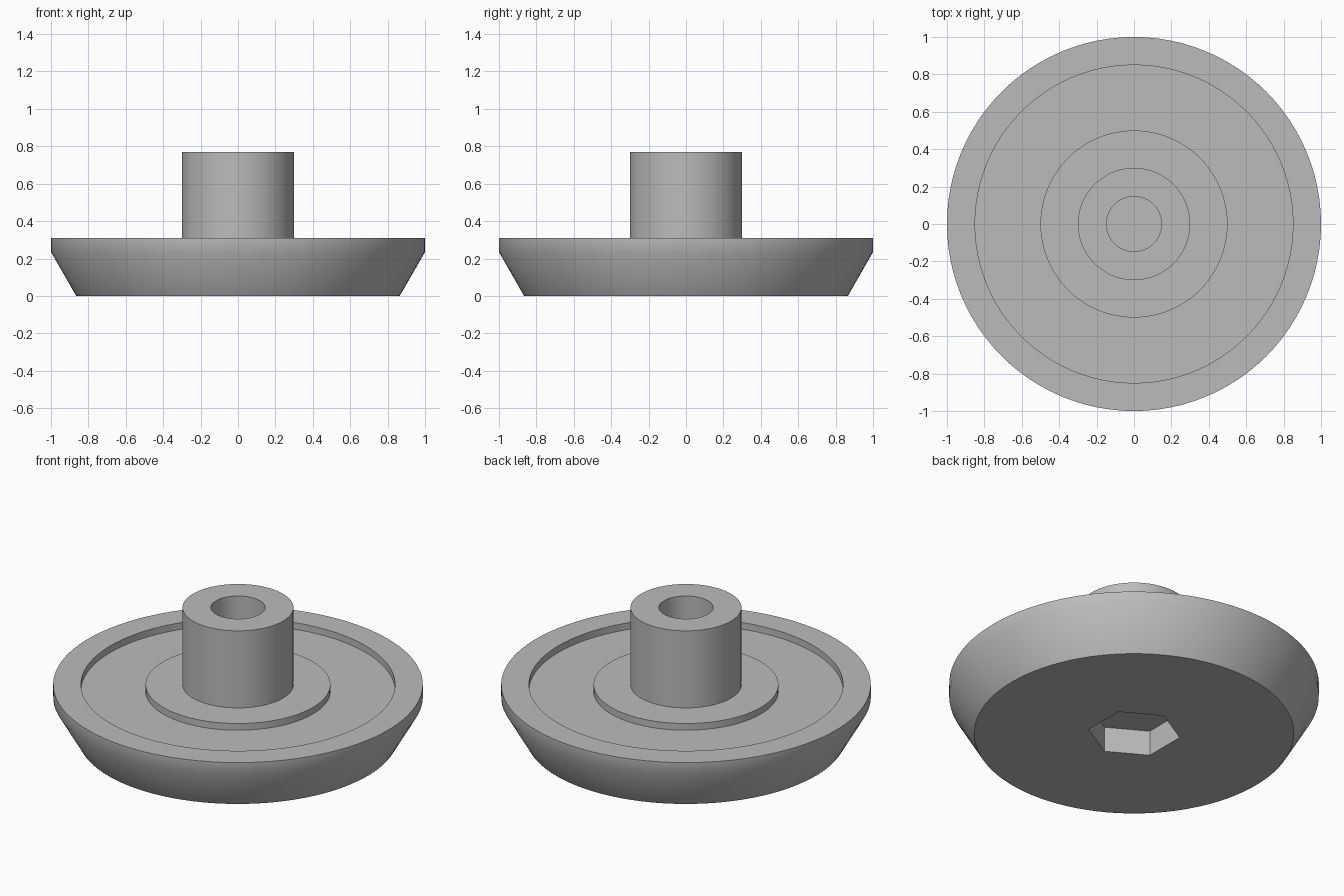
import bpy
import bmesh
import math

cube = bpy.data.objects.get("Cube")
if cube:
    bpy.data.objects.remove(cube, do_unlink=True)

SEGMENTS = 96

grey = bpy.data.materials.new("plain_grey")
grey.use_nodes = True
colour = (0.5, 0.5, 0.5, 1.0)
grey.diffuse_color = colour
grey.node_tree.nodes["Principled BSDF"].inputs["Base Color"].default_value = colour


def ring(bm, radius, z, sides, start=0.0):
    """Closed ring of vertices around the z axis."""
    angles = [start + math.tau * i / sides for i in range(sides)]
    return [bm.verts.new((radius * math.cos(a), radius * math.sin(a), z)) for a in angles]


def pairs(loop):
    return list(zip(loop, loop[1:] + loop[:1]))


def wall(bm, lower, upper):
    """Band of quads between two rings."""
    for (a, b), (c, d) in zip(pairs(lower), pairs(upper)):
        bm.faces.new((a, b, d, c))


bm = bmesh.new()

# Turned profile: bevelled disc, rim, recess, raised step, hub, blind bore
profile = [
    (0.865, 0.0), (1.0, 0.235), (1.0, 0.31),
    (0.85, 0.31), (0.85, 0.27),
    (0.5, 0.27), (0.5, 0.31),
    (0.3, 0.31), (0.3, 0.77),
    (0.147, 0.77), (0.147, 0.31),
]
rings = [ring(bm, r, z, SEGMENTS) for r, z in profile]
for lower, upper in zip(rings, rings[1:]):
    wall(bm, lower, upper)
bm.faces.new(rings[-1])

# Hexagonal socket in the underside, corners on the y axis
hex_mouth = ring(bm, 0.25, 0.0, 6, math.pi / 2)
hex_floor = ring(bm, 0.25, 0.15, 6, math.pi / 2)
wall(bm, hex_mouth, hex_floor)
bm.faces.new(hex_floor)

# Flat underside around the socket
edges = [bm.edges.get(p) for loop in (rings[0], hex_mouth) for p in pairs(loop)]
bmesh.ops.triangle_fill(bm, use_beauty=True, edges=edges, normal=(0, 0, -1))
bmesh.ops.recalc_face_normals(bm, faces=bm.faces)

mesh = bpy.data.meshes.new("flanged_hub")
bm.to_mesh(mesh)
bm.free()
mesh.materials.append(grey)
hub = bpy.data.objects.new("flanged_hub", mesh)
bpy.context.collection.objects.link(hub)

# Soft shading on curved walls, crisp edges elsewhere
bpy.context.view_layer.objects.active = hub
hub.select_set(True)
bpy.ops.object.shade_smooth_by_angle(angle=math.radians(40))
